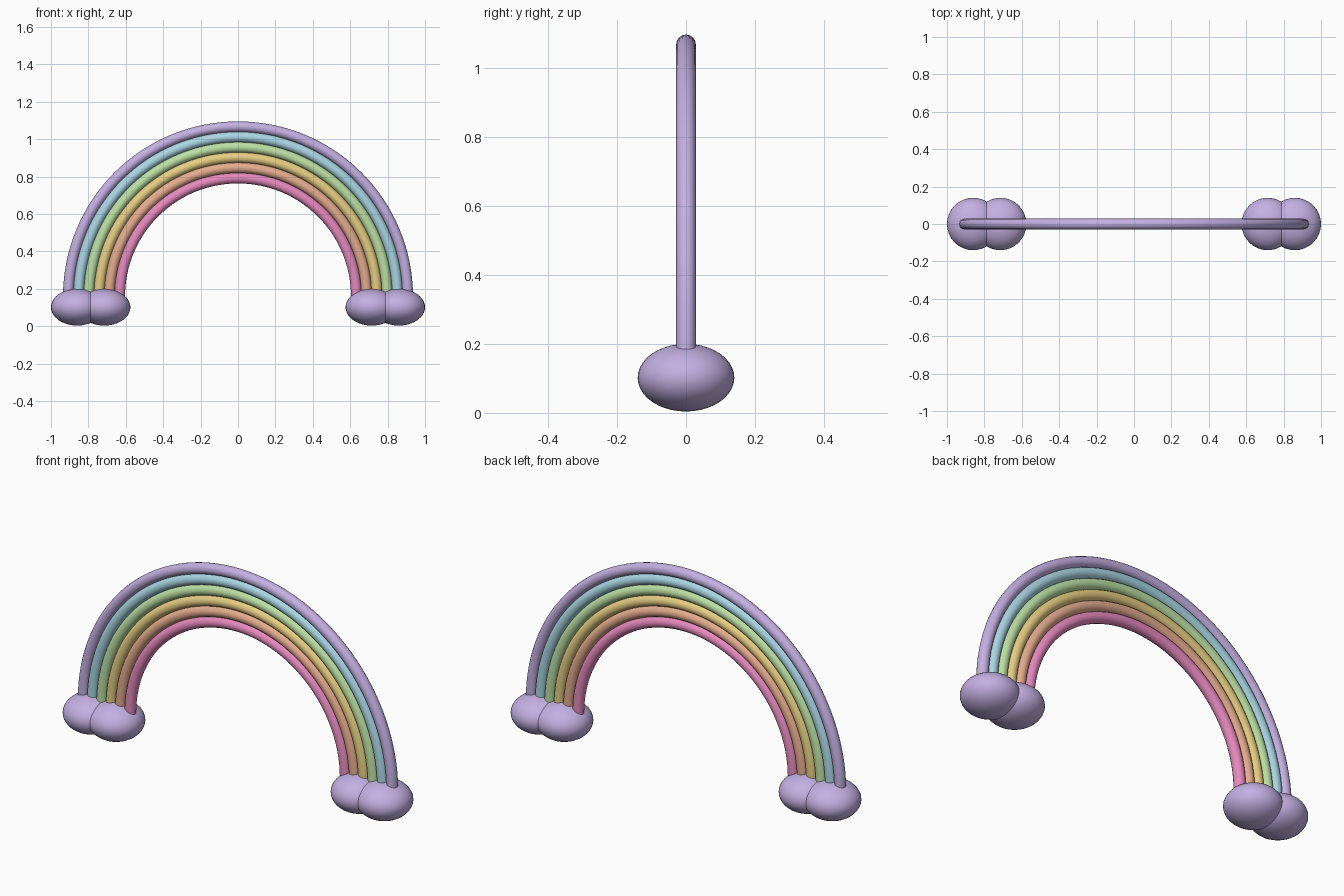
import bpy, bmesh, math
from mathutils import Vector, Matrix

if "Cube" in bpy.data.objects:
    bpy.data.objects.remove(bpy.data.objects["Cube"])


def material(name, rgb):
    """Flat colour from 0-255 display values."""
    lin = [((c / 255 + 0.055) / 1.055) ** 2.4 for c in rgb]
    mat = bpy.data.materials.new(name)
    mat.diffuse_color = (*lin, 1)
    mat.use_nodes = True
    mat.node_tree.nodes["Principled BSDF"].inputs["Base Color"].default_value = mat.diffuse_color
    return mat


def finish(bm, name, mat):
    bmesh.ops.recalc_face_normals(bm, faces=bm.faces)
    mesh = bpy.data.meshes.new(name)
    bm.to_mesh(mesh)
    bm.free()
    mesh.materials.append(mat)
    obj = bpy.data.objects.new(name, mesh)
    bpy.context.collection.objects.link(obj)
    bpy.ops.object.select_all(action='DESELECT')
    obj.select_set(True)
    bpy.context.view_layer.objects.active = obj
    bpy.ops.object.shade_smooth_by_angle(angle=math.radians(50))
    return obj


BASE_Z = 0.16      # height of the arch centre
TUBE_R = 0.0285    # radius of one band
TUBE_SIDES = 16


def arch_band(name, radius, mat):
    """Half ring: a circle spun through 180 degrees, with closed ends."""
    bm = bmesh.new()
    circle = bmesh.ops.create_circle(
        bm, cap_ends=False, segments=TUBE_SIDES, radius=TUBE_R,
        matrix=Matrix.Translation((radius, 0, BASE_Z)))
    bmesh.ops.spin(bm, geom=circle['verts'] + bm.edges[:],
                   cent=Vector((0, 0, BASE_Z)), axis=Vector((0, -1, 0)),
                   angle=math.pi, steps=64, use_duplicate=False)
    bmesh.ops.holes_fill(bm, edges=[e for e in bm.edges if e.is_boundary],
                         sides=TUBE_SIDES)
    return finish(bm, name, mat)


def cloud_puff(name, x, mat):
    """Flattened ball resting on the ground."""
    bm = bmesh.new()
    bmesh.ops.create_uvsphere(
        bm, u_segments=32, v_segments=20, radius=1,
        matrix=Matrix.Translation((x, 0, 0.102)) @ Matrix.Diagonal((0.14, 0.14, 0.098, 1)))
    return finish(bm, name, mat)


lilac = material("lilac", (196, 176, 226))

# Arch bands, from the outside inwards
bands = [
    ("lilac", lilac),
    ("blue", material("sky blue", (170, 214, 228))),
    ("green", material("soft green", (188, 224, 164))),
    ("yellow", material("soft yellow", (230, 206, 132))),
    ("orange", material("peach", (228, 172, 142))),
    ("pink", material("pink", (230, 138, 190))),
]
for i, (colour, mat) in enumerate(bands):
    arch_band(colour + "_band", 0.907 - 0.0549 * i, mat)

# A pair of cloud puffs under each foot of the arch
for side, sign in (("left", -1), ("right", 1)):
    cloud_puff(side + "_outer_cloud", sign * 0.86, lilac)
    cloud_puff(side + "_inner_cloud", sign * 0.715, lilac)
